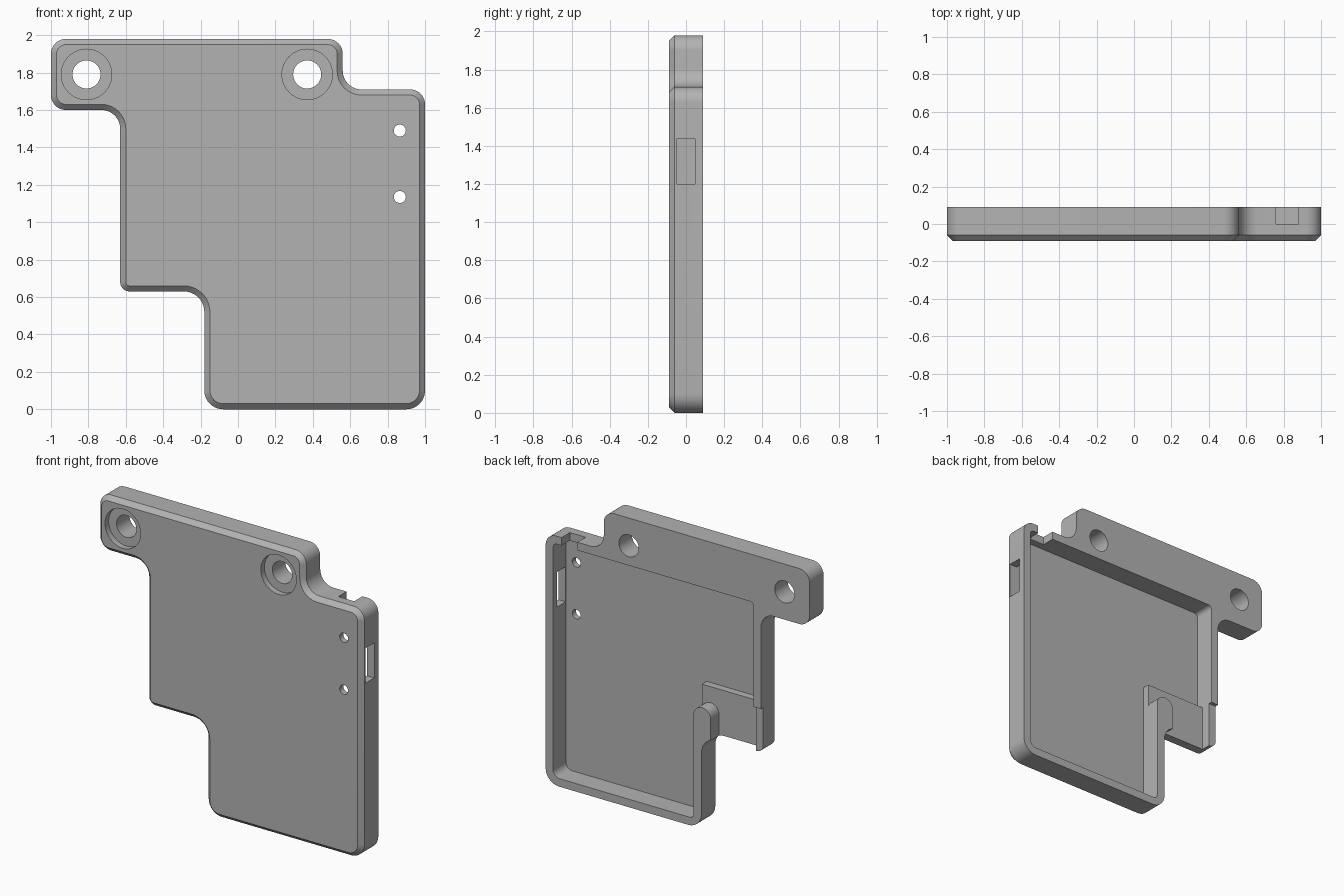
import bpy, bmesh, math
from mathutils import Vector

if "Cube" in bpy.data.objects:
    bpy.data.objects.remove(bpy.data.objects["Cube"])

BACK, FRONT, FLOOR, CHAMFER = 0.09, -0.09, -0.05, 0.03

grey = bpy.data.materials.new("plain_grey")
grey.use_nodes = True
grey.diffuse_color = (0.45, 0.45, 0.45, 1)
grey.node_tree.nodes["Principled BSDF"].inputs["Base Color"].default_value = grey.diffuse_color


def rounded(corners, inset=0.0, steps=10):
    """Round each (x, z, radius) corner of a counter-clockwise loop, after an inset."""
    loop = []
    for i, (x, z, r) in enumerate(corners):
        p = Vector((x, z))
        before = (Vector(corners[i - 1][:2]) - p).normalized()
        after = (Vector(corners[(i + 1) % len(corners)][:2]) - p).normalized()
        side = 1 if after.cross(before) > 0 else -1      # convex or concave
        p = p + side * inset * (before + after)
        r = r - side * inset if r else 0
        if r <= 0:
            loop.append(p)
            continue
        centre = p + r * (before + after)
        for k in range(steps + 1):
            t = math.pi / 2 * k / steps
            loop.append(centre - r * (math.cos(t) * after + math.sin(t) * before))
    return loop


def loft(name, layers):
    """Skin a stack of (loop, y) sections into a closed solid."""
    bm = bmesh.new()
    rings = [[bm.verts.new((p.x, y, p.y)) for p in loop] for loop, y in layers]
    n = len(rings[0])
    bm.faces.new(rings[0])
    bm.faces.new(rings[-1][::-1])
    for a, b in zip(rings, rings[1:]):
        for i in range(n):
            j = (i + 1) % n
            bm.faces.new((a[i], b[i], b[j], a[j]))
    bmesh.ops.remove_doubles(bm, verts=bm.verts, dist=1e-5)
    bmesh.ops.recalc_face_normals(bm, faces=bm.faces)
    mesh = bpy.data.meshes.new(name)
    bm.to_mesh(mesh)
    bm.free()
    mesh.materials.append(grey)
    ob = bpy.data.objects.new(name, mesh)
    bpy.context.collection.objects.link(ob)
    return ob


def box(x0, x1, z0, z1, r=0.0):
    return [(x0, z1, r), (x0, z0, r), (x1, z0, r), (x1, z1, r)]


def disc(x, z, r):
    return box(x - r, x + r, z - r, z + r, r)


def cut(corners, y0, y1=0.2):
    """Subtract a straight prism from the housing."""
    tool = loft("cutter", [(rounded(corners), y0), (rounded(corners), y1)])
    tool.hide_render = True
    mod = housing.modifiers.new("cut", "BOOLEAN")
    mod.operation, mod.solver, mod.object = "DIFFERENCE", "EXACT", tool
    bpy.ops.object.modifier_apply(modifier=mod.name)
    bpy.data.objects.remove(tool)


# Stepped housing with a chamfered front edge
outline = [(-1, 1.98, .08), (-1, 1.6, .08), (-.63, 1.6, .1), (-.63, .63, .05),
           (-.18, .63, .11), (-.18, 0, .1), (1, 0, .1), (1, 1.71, .08),
           (.56, 1.71, .1), (.56, 1.98, .08)]
housing = loft("housing", [(rounded(outline), BACK),
                           (rounded(outline), FRONT + CHAMFER),
                           (rounded(outline, CHAMFER), FRONT)])
bpy.ops.object.select_all(action="DESELECT")
housing.select_set(True)
bpy.context.view_layer.objects.active = housing

# Deep pocket open to the back
cut([(-.575, 1.655, .03), (-.575, .94, 0), (-.12, .94, 0), (-.12, .055, .03),
     (.945, .055, .05), (.945, 1.655, .03)], FLOOR)

# Raised shelf that runs out through the lower side, around a round-topped post
cut([(-.575, .97, 0), (-.575, .5, 0), (-.25, .5, 0), (-.25, .83, .064),
     (-.12, .83, .064), (-.12, .7, 0), (-.1, .7, 0), (-.1, .97, 0)], 0.0)

# Slightly lowered rim beside the shelf
cut(box(-.7, -.57, .5, .94), 0.065)

# Side window and top notch
cut(box(.93, 1.1, 1.2, 1.44), -0.048, 0.046)
cut(box(.76, .88, 1.6, 1.8), 0.0)

# Counterbored mounting holes and small pin holes
for x in (-.81, .37):
    cut(disc(x, 1.79, .135), -0.2, FRONT + 0.04)
    cut(disc(x, 1.79, .075), -0.2)
for z in (1.135, 1.49):
    cut(disc(.865, z, .032), -0.2)

bpy.ops.object.shade_smooth_by_angle(angle=math.radians(30))
